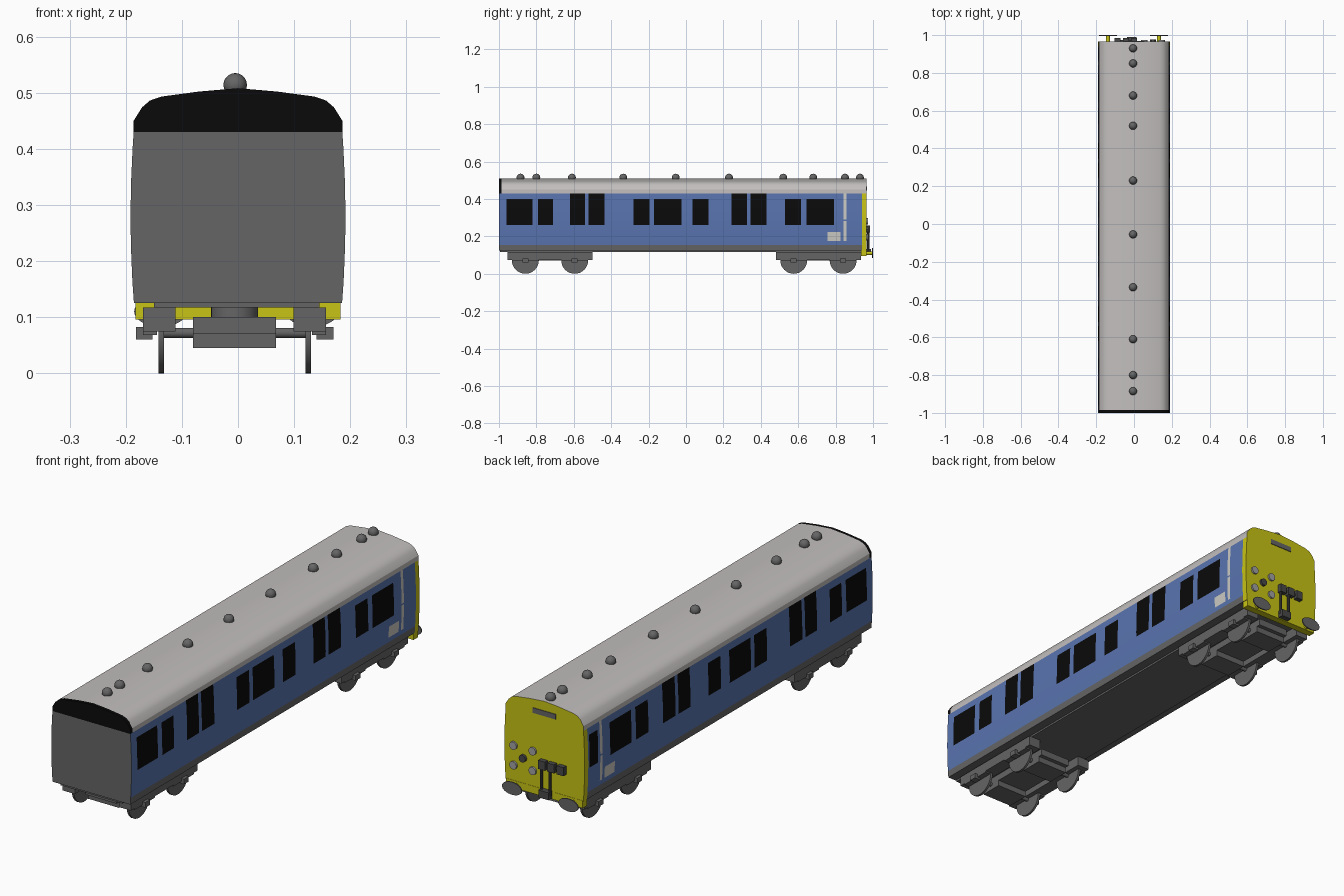
import bpy, bmesh, math
from mathutils import Matrix

if "Cube" in bpy.data.objects:
    bpy.data.objects.remove(bpy.data.objects["Cube"])


def mat(name, r, g, b):
    m = bpy.data.materials.new(name)
    m.diffuse_color = (r, g, b, 1)
    m.use_nodes = True
    m.node_tree.nodes["Principled BSDF"].inputs["Base Color"].default_value = m.diffuse_color
    return m


BLUE = mat("side_blue", 0.10, 0.175, 0.43)
ROOF = mat("roof_grey", 0.54, 0.52, 0.51)
GREY = mat("frame_grey", 0.13, 0.13, 0.13)
BLACK = mat("window_black", 0.003, 0.003, 0.003)
YELLOW = mat("warning_yellow", 0.58, 0.55, 0.008)
LIGHT = mat("panel_light_grey", 0.60, 0.59, 0.55)
LAMP = mat("lamp_grey", 0.36, 0.36, 0.36)
DARK = mat("fitting_dark_grey", 0.065, 0.065, 0.065)


def finish(bm, name, mats):
    bmesh.ops.recalc_face_normals(bm, faces=bm.faces)
    me = bpy.data.meshes.new(name)
    bm.to_mesh(me)
    bm.free()
    for m in mats:
        me.materials.append(m)
    ob = bpy.data.objects.new(name, me)
    bpy.context.collection.objects.link(ob)
    return ob


def box(name, m, x0, x1, y0, y1, z0, z1):
    bm = bmesh.new()
    bmesh.ops.create_cube(bm, size=1)
    for v in bm.verts:
        v.co.x = (x0 + x1) / 2 + v.co.x * (x1 - x0)
        v.co.y = (y0 + y1) / 2 + v.co.y * (y1 - y0)
        v.co.z = (z0 + z1) / 2 + v.co.z * (z1 - z0)
    return finish(bm, name, [m])


def cyl(name, m, c, r, length, axis, rz=None, n=32):
    """Cylinder along axis; rz gives an oval height for y-axis cylinders."""
    bm = bmesh.new()
    bmesh.ops.create_cone(bm, cap_ends=True, segments=n, radius1=r, radius2=r, depth=length)
    rot = {"x": Matrix.Rotation(math.pi / 2, 4, "Y"),
           "y": Matrix.Rotation(math.pi / 2, 4, "X"), "z": Matrix()}[axis]
    sc = Matrix.Diagonal((1, 1, (rz or r) / r if axis == "y" else 1, 1))
    bmesh.ops.transform(bm, matrix=Matrix.Translation(c) @ sc @ rot, verts=bm.verts)
    return finish(bm, name, [m])


# --- Body shell: one lofted section, with windows and panels cut in as faces ---
SHORT = [(-0.96, -0.82), (-0.79, -0.71), (-0.28, -0.195), (-0.17, -0.025),
         (0.035, 0.12), (0.53, 0.615), (0.645, 0.79)]
TALL = [(-0.62, -0.54), (-0.52, -0.435), (0.243, 0.325), (0.345, 0.43)]
CAB = (0.872, 0.93)
STRIPE = (0.842, 0.858)
PANEL = (0.757, 0.826)
Y0, Y1, EAVE = -1.0, 0.965, 0.43

side_z = [0.125, 0.155, 0.175, 0.223, 0.26, 0.282, 0.289, 0.34, 0.40, EAVE]
section = [(0.1915 - 0.25 * (z - 0.28) ** 2, z) for z in side_z]
section += [(0.186, 0.45), (0.171, 0.474), (0.157, 0.486), (0.137, 0.493), (0.07, 0.502), (0, 0.508)]
ring = section + [(-x, z) for x, z in reversed(section[:-1])]
stations = sorted({Y0, Y0 + 0.014, 0.94, Y1, *CAB, *STRIPE, *PANEL,
                   *[y for w in SHORT + TALL for y in w]})


def inside(y, spans):
    return any(a < y < b for a, b in spans)


def body_material(c, n):
    x, y, z = c
    if n.z < -0.9:
        return 2
    if n.y > 0.9:
        return 4
    if n.y < -0.9:
        return 3 if z > EAVE else 2
    if z > EAVE:
        return 3 if y < Y0 + 0.014 else 1
    if y > 0.94:
        return 4
    if z < 0.155:
        return 2
    if 0.26 < z < 0.40 and (inside(y, SHORT) or (x < 0 and inside(y, [CAB]))):
        return 3
    if z > 0.26 and inside(y, TALL):
        return 3
    if inside(y, [STRIPE]) and z > 0.175 and not 0.282 < z < 0.289:
        return 5
    if inside(y, [PANEL]) and 0.175 < z < 0.223:
        return 5
    return 0


bm = bmesh.new()
loops = [[bm.verts.new((x, y, z)) for x, z in ring] for y in stations]
N = len(ring)
for a, b in zip(loops, loops[1:]):
    for i in range(N):
        j = (i + 1) % N
        bm.faces.new((a[i], a[j], b[j], b[i]))
for lp in (loops[0], loops[-1]):            # end walls, in horizontal strips
    for i in range(len(section) - 1):
        strip = [lp[i], lp[i + 1], lp[N - 2 - i], lp[N - 1 - i]]
        bm.faces.new(list(dict.fromkeys(strip)))
bmesh.ops.recalc_face_normals(bm, faces=bm.faces)
for f in bm.faces:
    f.material_index = body_material(f.calc_center_median(), f.normal)
finish(bm, "carriage_body", [BLUE, ROOF, GREY, BLACK, YELLOW, LIGHT])

# --- Underframe ---
box("underframe", GREY, -0.15, 0.145, -0.995, 0.94, 0.117, 0.128)

# --- Roof vents ---
for i, y in enumerate([0.93, 0.85, 0.68, 0.52, 0.23, -0.055, -0.335, -0.61, -0.80, -0.885]):
    bm = bmesh.new()
    bmesh.ops.create_uvsphere(bm, u_segments=16, v_segments=10, radius=0.021,
                              matrix=Matrix.Translation((-0.005, y, 0.514)))
    finish(bm, f"roof_vent_{i}", [GREY])

# --- Bogies ---
CX = -0.006
for tag, yc in (("front", -0.727), ("rear", 0.708)):
    box(f"{tag}_bogie_transom", GREY, CX - 0.074, CX + 0.074, yc - 0.2, yc + 0.2, 0.07, 0.10)
    cyl(f"{tag}_bogie_pivot", GREY, (CX, yc, 0.11), 0.042, 0.03, "z")
    for s in (-1, 1):
        xs = sorted((CX + s * 0.105, CX + s * 0.163))
        box(f"{tag}_bogie_side_frame", GREY, *xs, yc - 0.227, yc + 0.227, 0.074, 0.117)
    for d in (-0.132, 0.132):
        y = yc + d
        cyl(f"{tag}_axle", GREY, (CX, y, 0.072), 0.009, 0.26, "x", n=16)
        box(f"{tag}_axle_motor", GREY, CX - 0.074, CX + 0.074, y - 0.05, y + 0.05, 0.045, 0.10)
        for s in (-1, 1):
            cyl(f"{tag}_wheel", GREY, (CX + s * 0.131, y, 0.072), 0.072, 0.01, "x")
            xs = sorted((CX + s * 0.146, CX + s * 0.176))
            box(f"{tag}_axle_box", GREY, *xs, y - 0.016, y + 0.016, 0.06, 0.082)
        # spring plank below each side frame end
        for s in (-1, 1):
            xs = sorted((CX + s * 0.138, CX + s * 0.163))
            box(f"{tag}_spring", GREY, *xs, y - 0.07, y + 0.07, 0.068, 0.075)

# --- Cab end fittings ---
box("buffer_beam", YELLOW, -0.183, 0.183, 0.935, 0.966, 0.096, 0.128)
for x in (-0.138, 0.132):
    cyl("buffer_shank", YELLOW, (x, 0.978, 0.11), 0.01, 0.036, "y", n=16)
    cyl("buffer_head", GREY, (x, 0.9975, 0.11), 0.047, 0.005, "y", rz=0.027)
box("route_panel", GREY, -0.055, 0.055, 0.96, 0.968, 0.445, 0.467)
for x in (0.146, 0.054):
    for z in (0.28, 0.195):
        cyl("cab_lamp", LAMP, (x, 0.967, z), 0.017, 0.012, "y", n=20)
cyl("cab_socket", DARK, (0.10, 0.968, 0.237), 0.016, 0.016, "y", n=12)
for x in (0.0, -0.043, -0.088):
    box("jumper_box", DARK, x - 0.016, x + 0.016, 0.96, 0.985, 0.22, 0.257)
box("jumper_rail", DARK, -0.09, 0.0, 0.96, 0.975, 0.232, 0.245)
for x in (0.008, -0.034):
    cyl("jumper_pipe", DARK, (x, 0.975, 0.17), 0.006, 0.11, "z", n=10)
box("coupling_block", DARK, -0.036, 0.012, 0.96, 0.99, 0.10, 0.132)

# --- Shading ---
for ob in bpy.context.scene.objects:
    ob.select_set(True)
    bpy.context.view_layer.objects.active = ob
bpy.ops.object.shade_smooth_by_angle(angle=math.radians(30))
